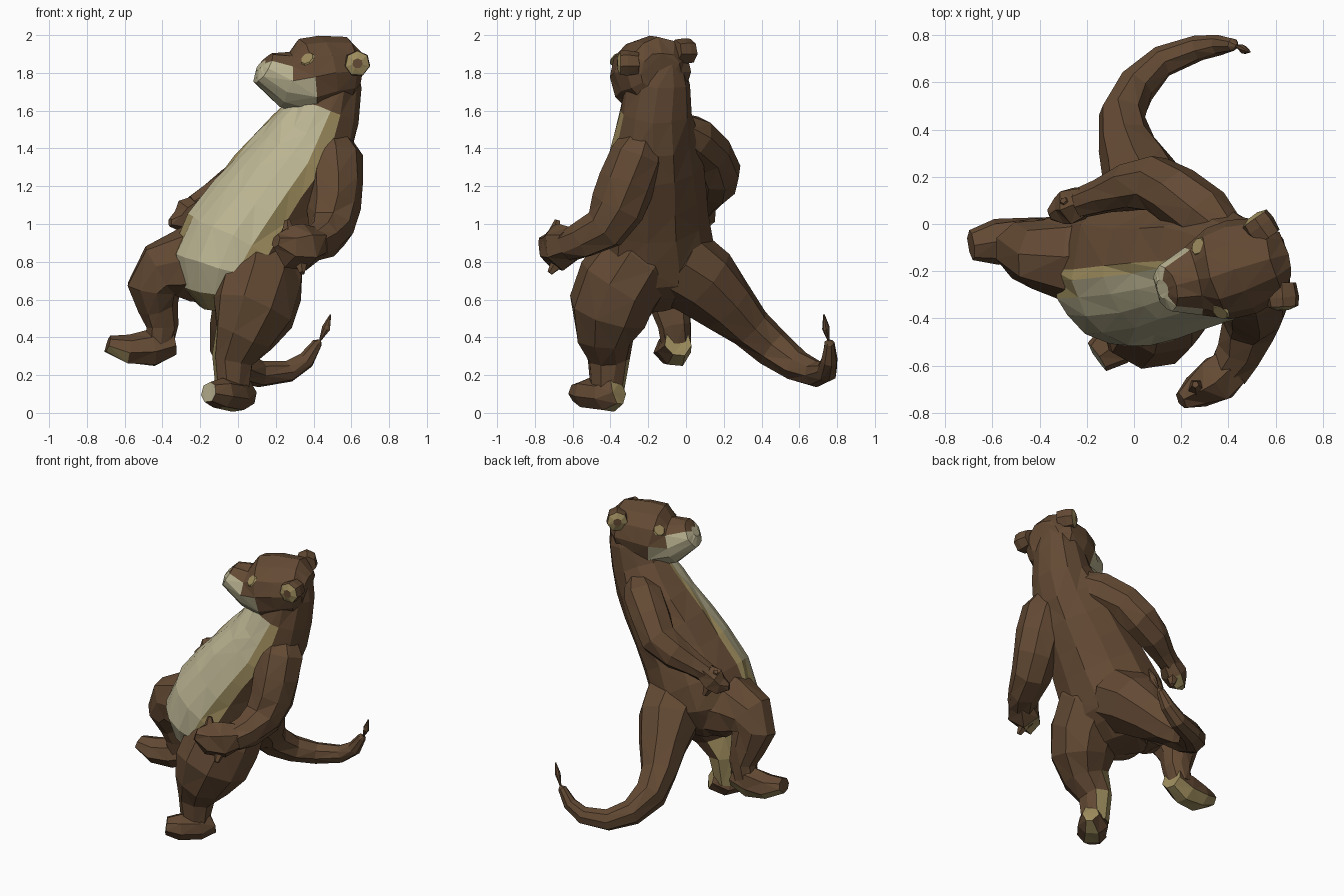
import bpy, bmesh, math, random
from mathutils import Vector, Matrix
from mathutils.bvhtree import BVHTree

random.seed(4)
if "Cube" in bpy.data.objects:
    bpy.data.objects.remove(bpy.data.objects["Cube"])


def material(name, rgb):
    m = bpy.data.materials.new(name)
    m.use_nodes = True
    m.diffuse_color = (*rgb, 1)
    bsdf = m.node_tree.nodes["Principled BSDF"]
    bsdf.inputs["Base Color"].default_value = (*rgb, 1)
    bsdf.inputs["Roughness"].default_value = 0.9
    return m


MATS = [material("brown_fur", (0.125, 0.068, 0.034)),
        material("cream_fur", (0.50, 0.46, 0.29)),
        material("tan_fur", (0.34, 0.265, 0.11))]
BROWN, CREAM, TAN = range(3)
FACING = Vector((-0.57, -0.82, 0))      # way the chest points
HEAD_DIR = Vector((-0.94, -0.33, 0))    # way the snout points
HEAD_SIDE = Vector((0.33, -0.94, 0))
UP = Vector((0, 0, 1))


def finish(name, bm):
    bmesh.ops.recalc_face_normals(bm, faces=bm.faces)
    mesh = bpy.data.meshes.new(name)
    bm.to_mesh(mesh)
    bm.free()
    for m in MATS:
        mesh.materials.append(m)
    obj = bpy.data.objects.new(name, mesh)
    bpy.context.collection.objects.link(obj)
    return obj


def loft(name, points, sides=8, ref=FACING, angles=None, paint=None, jitter=0.008):
    """Faceted skin through rings (x, y, z, radius[, side radius]).
    paint(segment, angle, normal) gives the colour of a face."""
    angles = angles or [360 * i / sides for i in range(sides)]
    n = len(angles)
    centres = [Vector(p[:3]) for p in points]
    bm = bmesh.new()
    rings, u = [], ref
    for i, p in enumerate(points):
        t = (centres[min(i + 1, len(points) - 1)] - centres[max(i - 1, 0)]).normalized()
        u = (u - t * u.dot(t)).normalized()
        v = t.cross(u)
        ring = []
        for a in angles:
            r = math.radians(a)
            noise = Vector([random.uniform(-jitter, jitter) for _ in range(3)])
            noise *= min(1, p[3] * 10)
            ring.append(bm.verts.new(centres[i] + u * p[3] * math.cos(r)
                                     + v * p[-1] * math.sin(r) + noise))
        rings.append(ring)
    info = []
    for s in range(len(rings) - 1):
        for k in range(n):
            j = (k + 1) % n
            f = bm.faces.new((rings[s][k], rings[s][j], rings[s + 1][j], rings[s + 1][k]))
            mid = (angles[k] + (angles[j] + (360 if j == 0 else 0))) / 2 % 360
            info.append((f, s, min(mid, 360 - mid)))
    info.append((bm.faces.new(rings[0]), -1, 0))
    info.append((bm.faces.new(rings[-1]), len(rings) - 1, 180))
    bmesh.ops.recalc_face_normals(bm, faces=bm.faces)
    if paint:
        for f, s, a in info:
            f.material_index = paint(s, a, f.normal)
    bmesh.ops.triangulate(bm, faces=bm.faces)
    return finish(name, bm)


# Torso and neck, with cream front and a tan border that widens at the hips
def belly(seg, angle, normal):
    if seg < 0 or seg > 7 or angle > 58:
        return BROWN
    return TAN if angle > 42 or seg == 0 or (angle > 38 and seg <= 2) else CREAM


loft("torso", [(-.06, -.17, .55, .15), (-.05, -.18, .64, .265), (-.03, -.185, .76, .33),
               (.03, -.19, .9, .33, .335), (.13, -.185, 1.06, .295, .31),
               (.22, -.175, 1.2, .27, .29), (.32, -.165, 1.34, .24, .275),
               (.39, -.16, 1.46, .215, .245), (.455, -.16, 1.6, .19, .195),
               (.49, -.15, 1.75, .17), (.51, -.14, 1.88, .13)],
     angles=[0, 20, 40, 58, 90, 120, 150, 180, 210, 240, 270, 304, 312, 326, 342], paint=belly)


# Head with cream muzzle
def muzzle(seg, angle, normal):
    if seg >= 4:
        return CREAM if angle > 60 else BROWN
    return CREAM if seg == 3 and angle > 90 else BROWN


head = loft("head", [(.63, -.13, 1.8, .11), (.58, -.145, 1.81, .175, .175),
                     (.46, -.18, 1.8, .195, .21), (.36, -.215, 1.775, .21, .2),
                     (.25, -.24, 1.765, .145, .145), (.135, -.27, 1.825, .09, .1),
                     (.12, -.275, 1.84, .035, .04)],
            sides=12, ref=UP, paint=muzzle, jitter=0.006)

# Eyes: thin plates laid on the head surface
bpy.context.view_layer.update()
tree = BVHTree.FromObject(head, bpy.context.evaluated_depsgraph_get())
for name, side in (("left_eye", 1), ("right_eye", -1)):
    aim = Vector((.36, -.215, 1.875))
    start = aim + HEAD_SIDE * side * .5 + HEAD_DIR * .15
    hit, normal, _, _ = tree.ray_cast(start, (aim - start).normalized())
    bm = bmesh.new()
    spin = normal.to_track_quat('Z', 'Y').to_matrix().to_4x4()
    bmesh.ops.create_cone(bm, cap_ends=True, segments=8, radius1=.042, radius2=.036,
                          depth=.009, matrix=Matrix.Translation(hit) @ spin)
    for f in bm.faces:
        f.material_index = TAN
    finish(name, bm)

# Ears: stubby drums opening sideways, with a tan rim round a brown middle
for name, at, out in (("left_ear", (.63, -.31, 1.85), 1), ("right_ear", (.535, -.01, 1.915), -1)):
    c = Vector(at)
    axis = (HEAD_DIR * .3 + HEAD_SIDE * out).normalized()
    steps = ((-.06, .06), (0, .07), (.04, .066), (.055, .028))
    loft(name, [(*(c + axis * d), r) for d, r in steps], sides=7, ref=UP, jitter=0.003,
         paint=lambda seg, angle, normal: TAN if seg == 2 else BROWN)

# Arms and hands
loft("left_arm", [(.48, -.21, 1.47, .1), (.51, -.26, 1.36, .145), (.51, -.31, 1.22, .15),
                  (.51, -.36, 1.09, .145), (.49, -.43, .98, .125), (.45, -.54, .92, .105),
                  (.4, -.62, .89, .09)])
loft("right_arm", [(.38, -.04, 1.5, .1), (.3, .03, 1.45, .13), (.18, .13, 1.37, .125),
                   (.09, .17, 1.27, .12), (-.03, .16, 1.2, .105), (-.14, .12, 1.14, .08),
                   (-.23, .09, 1.09, .065)])


def palm(seg, angle, normal):
    return TAN if seg >= 1 and normal.z < -.3 and normal.y > -.3 else BROWN


loft("left_hand", [(.42, -.6, .9, .09), (.35, -.66, .88, .125, .11), (.27, -.71, .88, .11, .08),
                   (.2, -.75, .91, .04)], sides=6, ref=UP, paint=palm)
loft("right_hand", [(-.2, .1, 1.1, .065), (-.26, .08, 1.05, .085), (-.31, .06, 1.01, .065),
                    (-.36, .04, 1.01, .025)], sides=6, ref=UP, paint=palm)
for name, root, tip in (("left_thumb", (.33, -.66, .82), (.34, -.72, .74)),
                        ("left_finger", (.27, -.7, .92), (.26, -.68, 1.02)),
                        ("right_thumb", (-.25, .08, 1.03), (-.22, .11, .94)),
                        ("right_finger", (-.27, .07, 1.06), (-.3, .1, 1.12))):
    loft(name, [(*root, .05), (*tip, .015)], sides=5, ref=HEAD_DIR, jitter=0.004)


# Legs, the left one with tan patches inside the shin and above the heel
def shin(seg, angle, normal):
    inside = seg in (4, 5) and normal.dot(Vector((-.9, .4, 0))) > .75
    return TAN if inside or (seg == 5 and normal.y > .75) else BROWN


loft("left_leg", [(.1, -.17, .92, .17), (.13, -.26, .8, .23, .22), (.12, -.35, .68, .24, .22),
                  (.08, -.41, .54, .24, .205), (.03, -.43, .4, .175, .15),
                  (-.03, -.41, .28, .12, .11), (-.03, -.42, .1, .085)],
     sides=9, paint=shin)
loft("right_leg", [(-.1, -.13, .78, .22), (-.28, -.14, .78, .2, .2), (-.4, -.13, .75, .165, .155),
                   (-.445, -.115, .67, .15, .14), (-.42, -.08, .56, .11), (-.4, -.06, .46, .09),
                   (-.42, -.05, .36, .08)],
     sides=9, ref=UP)


# Feet with tan heels and soles and pale toes
def sole(seg, angle, normal):
    return TAN if seg < 0 or normal.dot(Vector((.35, .35, -.87))) > .72 else BROWN


def left_sole(seg, angle, normal):
    return CREAM if seg == 3 else sole(seg, angle, normal)


def right_sole(seg, angle, normal):
    low = angle > 100 and (seg == 2 or (seg == 1 and normal.y > 0))
    return TAN if low else sole(seg, angle, normal)


loft("left_foot", [(.055, -.36, .12, .085, .05), (-.01, -.42, .09, .085, .1),
                   (-.09, -.52, .1, .085, .1), (-.155, -.565, .11, .055, .075)],
     sides=7, ref=UP, paint=left_sole)
loft("right_foot", [(-.345, -.04, .37, .075), (-.45, -.06, .345, .105, .095),
                    (-.58, -.075, .335, .085, .095), (-.69, -.09, .365, .045, .065)],
     sides=7, ref=UP, paint=right_sole)

# Tail, curling round to a thin tip
loft("tail", [(.08, -.04, .79, .22), (.06, .1, .69, .2), (.02, .22, .57, .16),
              (-.03, .34, .45, .125), (-.05, .46, .34, .105), (.01, .59, .25, .085),
              (.12, .69, .205, .07), (.27, .745, .22, .058), (.36, .76, .28, .045),
              (.42, .76, .37, .028), (.435, .755, .385, .006), (.465, .74, .45, .026, .018),
              (.49, .73, .52, .004)], ref=UP)
